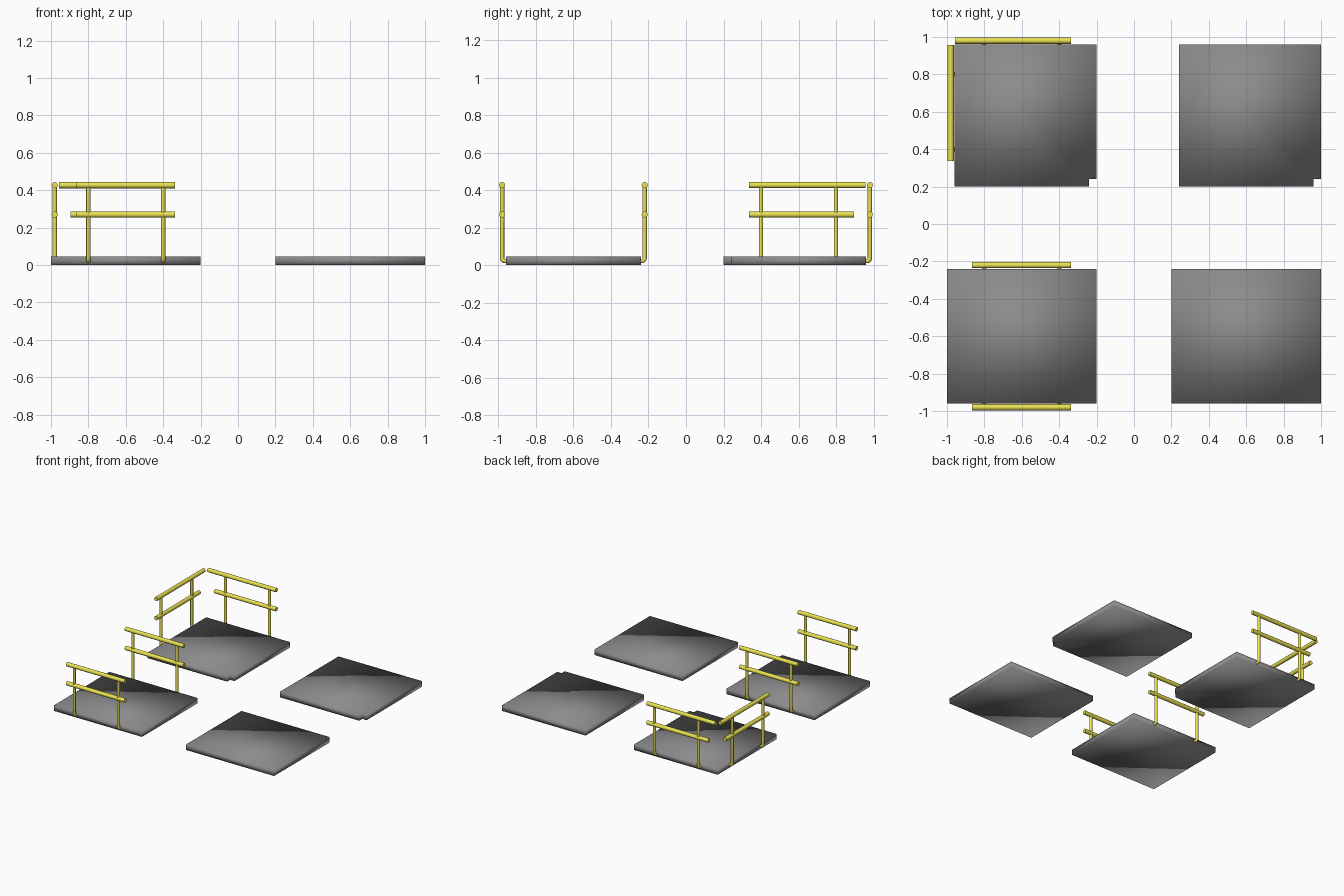
import bpy, bmesh
from mathutils import Vector

if "Cube" in bpy.data.objects:
    bpy.data.objects.remove(bpy.data.objects["Cube"])

THICK = 0.045
RAIL_R, POST_R = 0.0165, 0.0115
OFF = 0.02            # distance of rails outside the plate edge
Z_TOP, Z_MID, Z_BASE = 0.427, 0.27, 0.022


def material(name, color):
    mat = bpy.data.materials.new(name)
    mat.diffuse_color = (*color, 1)
    mat.use_nodes = True
    mat.node_tree.nodes["Principled BSDF"].inputs["Base Color"].default_value = mat.diffuse_color
    return mat


yellow = material("yellow_paint", (0.83, 0.76, 0.085))
dark = material("dark_floor", (0.26, 0.26, 0.26))


def plate(name, x0, x1, y0, y1, notch=0.0):
    """Floor slab, optionally with a square notch in its front right corner."""
    pts = [(x0, y0)]
    if notch:
        pts += [(x1 - notch, y0), (x1 - notch, y0 + notch), (x1, y0 + notch)]
    else:
        pts += [(x1, y0)]
    pts += [(x1, y1), (x0, y1)]
    bm = bmesh.new()
    face = bm.faces.new([bm.verts.new((x, y, 0)) for x, y in pts])
    ext = bmesh.ops.extrude_face_region(bm, geom=[face])
    bmesh.ops.translate(bm, vec=(0, 0, THICK),
                        verts=[v for v in ext["geom"] if isinstance(v, bmesh.types.BMVert)])
    bmesh.ops.recalc_face_normals(bm, faces=bm.faces)
    for f in bm.faces:
        f.smooth = True
    me = bpy.data.meshes.new(name)
    bm.to_mesh(me)
    bm.free()
    me.materials.append(dark)
    bpy.context.collection.objects.link(bpy.data.objects.new(name, me))


def tube(name, pts, radius):
    """Capped round tube along a few points."""
    cu = bpy.data.curves.new(name, 'CURVE')
    cu.dimensions = '3D'
    cu.bevel_depth = radius
    cu.bevel_resolution = 4
    cu.use_fill_caps = True
    sp = cu.splines.new('POLY')
    sp.points.add(len(pts) - 1)
    for p, co in zip(sp.points, pts):
        p.co = (*co, 1)
    sp.use_smooth = True
    ob = bpy.data.objects.new(name, cu)
    bpy.context.collection.objects.link(ob)
    cu.materials.append(yellow)


def railing(name, origin, along, out, ends_top, ends_mid):
    """Two rails and two bent posts; origin lies on the plate edge line."""
    o, a, n, up = Vector(origin), Vector(along), Vector(out), Vector((0, 0, 1))
    for part, z, ends in (("top_rail", Z_TOP, ends_top), ("mid_rail", Z_MID, ends_mid)):
        tube(f"{name}_{part}", [o + a * t + n * OFF + up * z for t in ends], RAIL_R)
    # posts curve inward at the foot and enter the slab edge
    foot = [(-0.015, 0), (0.005, 0), (0.0125, 0.002), (0.018, 0.0075), (OFF, 0.015)]
    for i, t in enumerate((0.4, 0.8)):
        pts = [o + a * t + n * d + up * (Z_BASE + h) for d, h in foot]
        pts.append(o + a * t + n * OFF + up * Z_TOP)
        tube(f"{name}_post_{i + 1}", pts, POST_R)


# Floor slabs
plate("back_left_floor", -0.96, -0.2, 0.2, 0.96, 0.04)
plate("back_right_floor", 0.24, 1.0, 0.2, 0.96, 0.04)
plate("front_left_floor", -1.0, -0.2, -0.96, -0.24)
plate("front_right_floor", 0.2, 1.0, -0.96, -0.24)

# Corner railings on the back left slab
LONG, MID, SHORT = (0.336, 0.957), (0.336, 0.895), (0.336, 0.865)
railing("corner_back", (0, 0.96, 0), (-1, 0, 0), (0, 1, 0), LONG, MID)
railing("corner_side", (-0.96, 0, 0), (0, 1, 0), (-1, 0, 0), LONG, MID)

# Railings on both sides of the front left walkway
railing("walkway_inner", (0, -0.24, 0), (-1, 0, 0), (0, 1, 0), SHORT, SHORT)
railing("walkway_outer", (0, -0.96, 0), (-1, 0, 0), (0, -1, 0), SHORT, SHORT)
